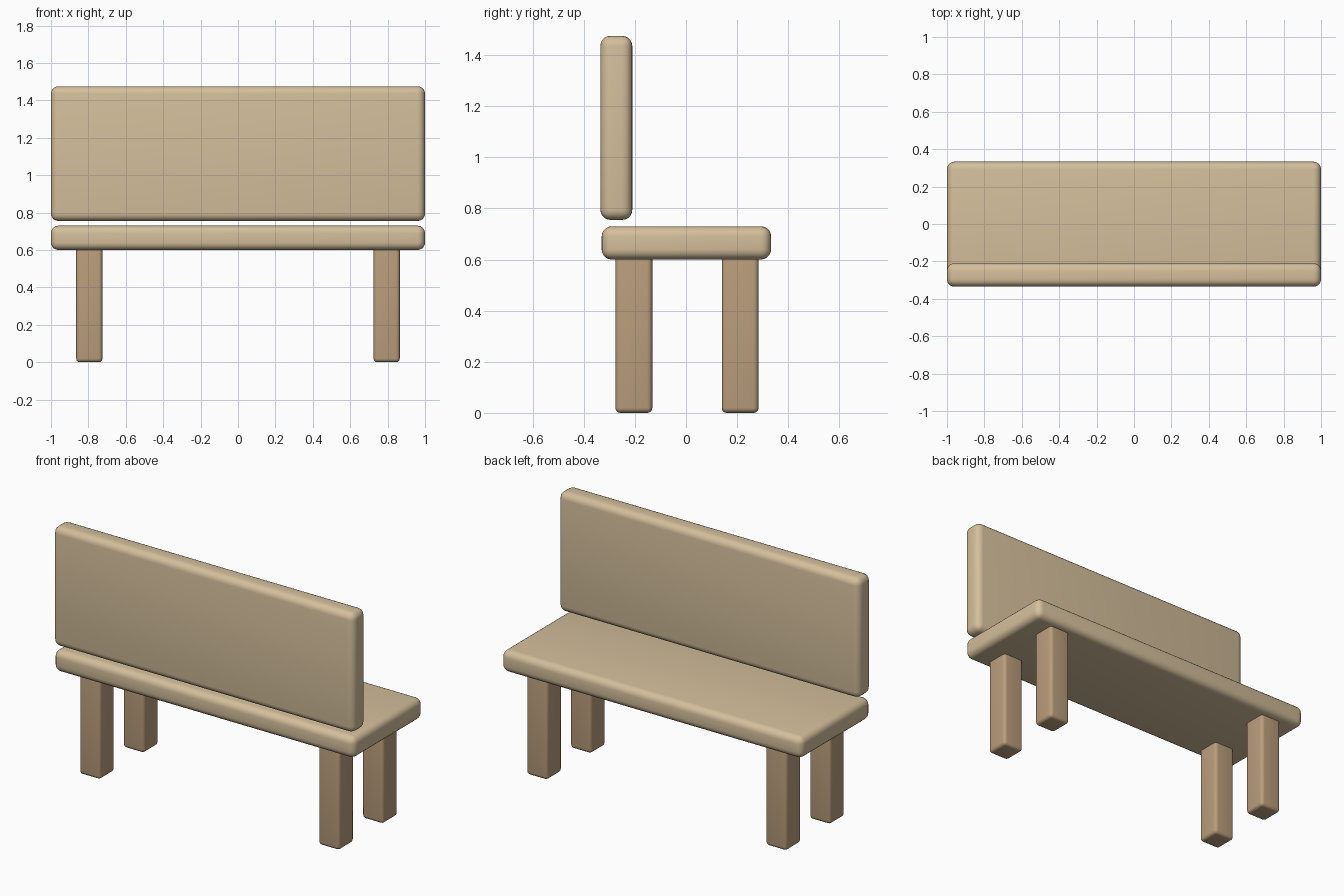
import bpy
import math

if "Cube" in bpy.data.objects:
    bpy.data.objects.remove(bpy.data.objects["Cube"])


def material(name, color):
    mat = bpy.data.materials.new(name)
    mat.diffuse_color = (*color, 1.0)
    mat.use_nodes = True
    mat.node_tree.nodes["Principled BSDF"].inputs["Base Color"].default_value = mat.diffuse_color
    return mat


def soft_box(name, low, high, radius, mat):
    """Box between two corners with rounded, smooth edges."""
    center = [(a + b) / 2 for a, b in zip(low, high)]
    bpy.ops.mesh.primitive_cube_add(size=1, location=center)
    obj = bpy.context.object
    obj.name = name
    obj.scale = [b - a for a, b in zip(low, high)]
    bpy.ops.object.transform_apply(location=False, rotation=False, scale=True)
    bevel = obj.modifiers.new("rounded_edges", 'BEVEL')
    bevel.width = radius
    bevel.segments = 5
    bpy.ops.object.modifier_apply(modifier=bevel.name)
    bpy.ops.object.shade_smooth_by_angle(angle=math.radians(40))
    obj.data.materials.append(mat)
    return obj


light_wood = material("light_wood", (0.66, 0.52, 0.33))
leg_wood = material("leg_wood", (0.49, 0.34, 0.20))

# Seat and backrest slabs, with a narrow gap between them
soft_box("seat", (-1.0, -0.33, 0.60), (1.0, 0.333, 0.73), 0.04, light_wood)
soft_box("backrest", (-1.0, -0.335, 0.755), (1.0, -0.21, 1.475), 0.04, light_wood)

# Four square legs
for side, x in (("left", -0.795), ("right", 0.795)):
    for end, y in (("backrest_side", -0.204), ("open_side", 0.212)):
        soft_box(f"{side}_{end}_leg", (x - 0.07, y - 0.072, 0.0),
                 (x + 0.07, y + 0.072, 0.62), 0.02, leg_wood)
